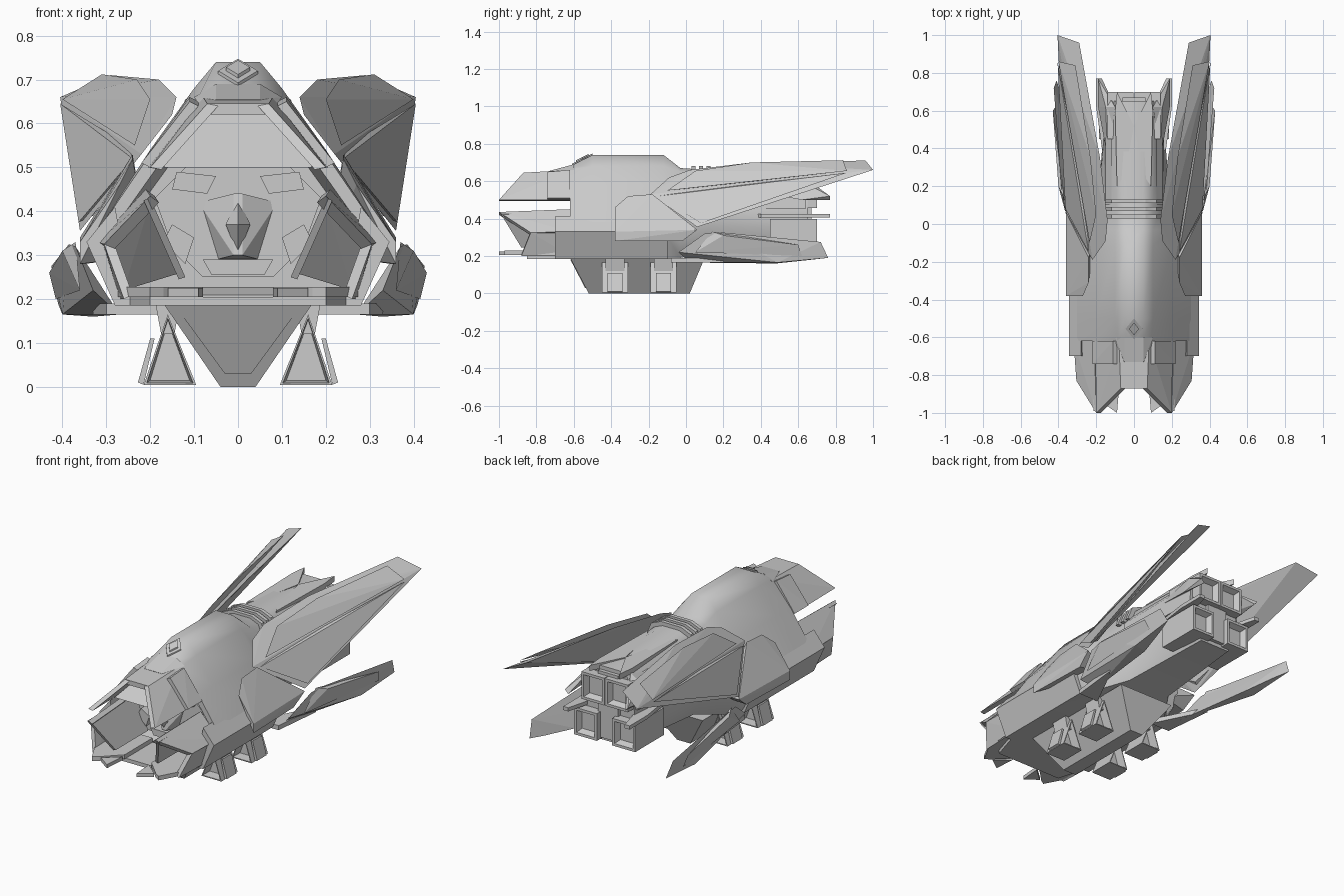
import bpy
import bmesh
import math
from mathutils import Vector

default_cube = bpy.data.objects.get("Cube")
if default_cube:
    bpy.data.objects.remove(default_cube, do_unlink=True)

# One plain metal colour for the whole craft
metal = bpy.data.materials.new("light grey metal")
metal.use_nodes = True
grey = (.6, .6, .6, 1)
metal.diffuse_color = grey
for node in metal.node_tree.nodes:
    if node.type == "BSDF_PRINCIPLED":
        node.inputs["Base Color"].default_value = grey
        node.inputs["Roughness"].default_value = .6


def finish(name, bm, mirror=True):
    """Turn a bmesh into a named object, optionally mirrored across x."""
    bmesh.ops.recalc_face_normals(bm, faces=bm.faces[:])
    mesh = bpy.data.meshes.new(name)
    bm.to_mesh(mesh)
    bm.free()
    mesh.materials.append(metal)
    obj = bpy.data.objects.new(name, mesh)
    bpy.context.collection.objects.link(obj)
    if mirror:
        obj.modifiers.new("Mirror", "MIRROR").use_mirror_merge = False
    return obj


def solid(name, points, mirror=True):
    """Faceted convex block spanning the given corner points."""
    bm = bmesh.new()
    for point in points:
        bm.verts.new(point)
    result = bmesh.ops.convex_hull(bm, input=bm.verts[:])
    spare = {v for v in result["geom_interior"] + result["geom_unused"]
             if isinstance(v, bmesh.types.BMVert) and v.is_valid}
    if spare:
        bmesh.ops.delete(bm, geom=list(spare), context="VERTS")
    bmesh.ops.dissolve_limit(bm, angle_limit=math.radians(1),
                             verts=bm.verts[:], edges=bm.edges[:])
    return finish(name, bm, mirror)


def both(points):
    """Corner points together with their mirror image."""
    return points + [(-x, *rest) for x, *rest in points]


def slab(name, outline, back, front, mirror=True):
    """Front outline of (x, z) points pushed along y."""
    return solid(name, [(x, y, z) for x, z in outline for y in (back, front)], mirror)


def plate(name, outline, low, high, mirror=True):
    """Plan outline of (x, y) points pushed along z."""
    return solid(name, [(x, y, z) for x, y in outline for z in (low, high)], mirror)


def shell(name, outer, offset):
    """Armour sheet: an outer quad and its copy shifted inward."""
    shift = Vector(offset)
    return solid(name, outer + [tuple(Vector(p) + shift) for p in outer])


def duct(name, outline, front, back, rim, depth):
    """Prism along y with both ends hollowed to a tapering recess."""
    bm = bmesh.new()
    rings = [[bm.verts.new((x, y, z)) for x, z in outline] for y in (front, back)]
    caps = [bm.faces.new(ring) for ring in rings]
    count = len(outline)
    for i in range(count):
        j = (i + 1) % count
        bm.faces.new((rings[0][i], rings[0][j], rings[1][j], rings[1][i]))
    bmesh.ops.recalc_face_normals(bm, faces=bm.faces[:])
    for thickness, inward in ((rim, 0), (rim, -depth)):
        bmesh.ops.inset_individual(bm, faces=caps, thickness=thickness, depth=inward)
    return finish(name, bm)


# Main fuselage, lofted from half sections and smoothed, with a hollow mouth
stations = [
    (-.62, [(.04, .68), (.09, .66), (.2, .53), (.33, .34), (.27, .185)]),
    (-.5, [(.05, .74), (.1, .68), (.2, .54), (.33, .34), (.27, .185)]),
    (-.12, [(.05, .74), (.1, .68), (.2, .54), (.33, .34), (.27, .185)]),
    (-.03, [(.05, .67), (.1, .65), (.19, .5), (.32, .33), (.23, .19)]),
    (.12, [(.05, .66), (.1, .64), (.16, .5), (.19, .36), (.13, .22)]),
    (.65, [(.06, .64), (.1, .62), (.14, .5), (.15, .35), (.09, .24)]),
]
bm = bmesh.new()
loops = []
for y, half in stations:
    ring = half + [(-x, z) for x, z in reversed(half)]
    loops.append([bm.verts.new((x, y, z)) for x, z in ring])
for first, second in zip(loops, loops[1:]):
    for i in range(len(first)):
        j = (i + 1) % len(first)
        bm.faces.new((first[i], first[j], second[j], second[i]))
mouth = bm.faces.new(loops[0])
bm.faces.new(loops[-1])
bmesh.ops.recalc_face_normals(bm, faces=bm.faces[:])
for rim, inward in ((.03, 0), (.02, -.07)):
    bmesh.ops.inset_individual(bm, faces=[mouth], thickness=rim, depth=inward)
fuselage = finish("fuselage", bm, mirror=False)
bpy.ops.object.select_all(action="DESELECT")
fuselage.select_set(True)
bpy.context.view_layer.objects.active = fuselage
bpy.ops.object.shade_smooth_by_angle(angle=math.radians(50))

# Flank blocks and shoulder armour
slab("flank_block", [(.28, .41), (.345, .33), (.28, .185), (.24, .185)], -.7, -.1)
solid("shoulder_armour", [
    (.36, -.38, .28), (.36, -.38, .33), (.27, -.38, .46), (.24, -.31, .52),
    (.24, -.18, .53), (.36, .06, .34), (.35, -.02, .28), (.2, 0, .3)])

# Raised bands across the spine
for y in (.03, .07, .11):
    slab("spine_band", both([(.06, .68), (.12, .655), (.15, .58)]), y, y + .02, mirror=False)

# Diamond badge on the sloped brow
for name, size, lift in (("brow_diamond_frame", 1, .008), ("brow_diamond", .6, .016)):
    diamond = [(.045, 0), (0, .055), (-.045, 0), (0, -.055)]
    solid(name, [(x * size, -.555 + y * size, .712 + y * size / 2 + h)
                 for x, y in diamond for h in (-.03, lift)], mirror=False)

# Hood over the mouth with forward prongs
solid("hood_roof", both([(.08, -.62, .66), (.07, -.87, .645),
                         (.08, -.62, .62), (.06, -.87, .62)]), mirror=False)
shell("hood_prong", [(.08, -.62, .66), (.07, -.87, .645),
                     (.2, -1, .5), (.205, -.62, .5)], (-.025, 0, -.005))
solid("brow_step", both([(.05, -.73, .655), (.05, -.6, .69), (.1, -.6, .66), (.08, -.72, .63)]),
      mirror=False)
shell("hood_side_rail", [(.11, -.62, .66), (.11, -.74, .65),
                         (.22, -.74, .51), (.22, -.62, .51)], (-.02, 0, -.01))
solid("visor", both([(.06, -.68, .63), (.17, -.82, .5), (.06, -.6, .63), (.17, -.6, .5)]),
      mirror=False)

# Cheeks around the mouth, with walls facing the mask
shell("upper_cheek", [(.2, -1, .435), (.21, -.62, .45), (.32, -.62, .33),
                      (.305, -.83, .325)], (-.02, 0, -.015))
shell("lower_cheek", [(.31, -.62, .33), (.305, -.83, .325), (.26, -.88, .2),
                      (.27, -.62, .2)], (-.02, 0, .01))
shell("cheek_inner_wall", [(.2, -.99, .43), (.2, -.6, .43), (.12, -.6, .25),
                           (.12, -.88, .25)], (.015, 0, -.005))
solid("cheek_panel", [(.2, -.86, .42), (.3, -.8, .33), (.26, -.7, .22),
                      (.13, -.7, .26), (.2, -.6, .42), (.3, -.6, .33)])

# Lower lip and its points
plate("lower_lip", [(.28, -.62), (.26, -.86), (.2, -.97), (.17, -.95), (.12, -.88), (.08, -.86),
                    (.08, -.62)], .205, .228)
plate("lip_point", [(.16, -.95), (.09, -1), (.08, -.88)], .205, .225)
plate("mouth_floor", both([(.27, -.62), (.2, -.85)]), .185, .205, mirror=False)

# Mask sunk inside the mouth
slab("mask_plate", both([(.12, .5), (.19, .43), (.15, .32), (.08, .25)]), -.5, -.58,
     mirror=False)
slab("mask_brow", [(.05, .48), (.14, .49), (.15, .45), (.07, .44)], -.5, -.61)
slab("mask_jaw", [(.1, .34), (.15, .37), (.17, .33), (.12, .28)], -.5, -.62)
slab("mask_chin", both([(.08, .29), (.06, .255)]), -.5, -.64, mirror=False)
solid("mask_ridge", both([(.09, -.57, .42), (.01, -.62, .44), (.01, -.64, .3),
                          (.05, -.57, .29)]), mirror=False)
solid("mask_diamond", [(0, -.61, .43), (.028, -.63, .37), (-.028, -.63, .37),
                       (0, -.63, .3), (0, -.68, .37)], mirror=False)

# Upper swept wings: ridged blade with layered panels
solid("upper_wing", [
    (.22, -.19, .53), (.36, .06, .355), (.405, 1, .66), (.29, .96, .71),
    (.18, .35, .70), (.14, .02, .66), (.15, -.09, .62)])
solid("wing_top_panel", [
    (.235, -.1, .55), (.2, .05, .655), (.23, .35, .70), (.31, .84, .712),
    (.4, .86, .655), (.24, .1, .57)])
solid("wing_side_panel", [
    (.24, -.15, .52), (.363, .08, .375), (.405, .86, .645), (.25, .05, .55),
    (.33, .1, .39)])

# Lower swept wings and their roots
solid("lower_wing", [
    (.33, -.04, .22), (.37, .1, .32), (.385, .2, .325), (.425, .72, .275),
    (.41, .76, .19), (.38, .67, .18), (.4, .49, .165), (.33, .48, .16), (.27, .02, .165)])
solid("lower_wing_panel", [
    (.37, .14, .33), (.4, .2, .31), (.43, .6, .26), (.415, .62, .2), (.36, .05, .22)])
plate("lower_wing_root", [(.18, -.08), (.3, -.08), (.33, .2), (.28, .12)], .165, .19)

# Keel with a thin front plate
solid("keel", both([(.17, -.62, .19), (.17, .1, .19), (.04, -.52, 0), (.04, .02, 0)]),
      mirror=False)
solid("keel_plate", both([(.14, -.618, .18), (.03, -.54, .03),
                          (.14, -.61, .18), (.03, -.53, .03)]), mirror=False)

# Lift ducts under the body, each with an outer fin
for front in (-.45, -.19):
    back = front + .14
    duct("lift_duct", [(.16, .165), (.215, .004), (.095, .004)], front, back, .009, .05)
    slab("duct_strut", [(.13, .2), (.19, .2), (.175, .12), (.145, .12)], front + .02, back - .02)
    slab("duct_fin", [(.19, .11), (.2, .11), (.228, .01), (.215, .005)], front + .03, back - .03)

# Four square engine nozzles, the lower pair set wider
reach = .074
for x, z in ((.076, .53), (.12, .325)):
    corners = [(x - reach, z - reach), (x + reach - .01, z - reach),
               (x + reach - .01, z + reach), (x - reach, z + reach)]
    duct("engine_nozzle", corners, .45, .7, .02, .03)
slab("engine_core", both([(.06, .62), (.06, .26)]), .5, .67, mirror=False)

# Engine side fins, spine cover and notched tail plates
plate("engine_side_fin", [(.12, .35), (.17, .4), (.2, .62), (.2, .77), (.17, .77), (.13, .62)],
      .405, .425)
solid("tail_fin", [(.1, .62, .63), (.15, .62, .6), (.19, .77, .52), (.17, .77, .5),
                   (.19, .62, .5), (.14, .35, .55)])
plate("spine_cover", [(.09, .2), (.05, .26), (0, .52), (.09, .7), (.1, .6)], .62, .65)
slab("side_rail", [(.12, .6), (.15, .56), (.16, .45), (.12, .45)], .1, .64)
